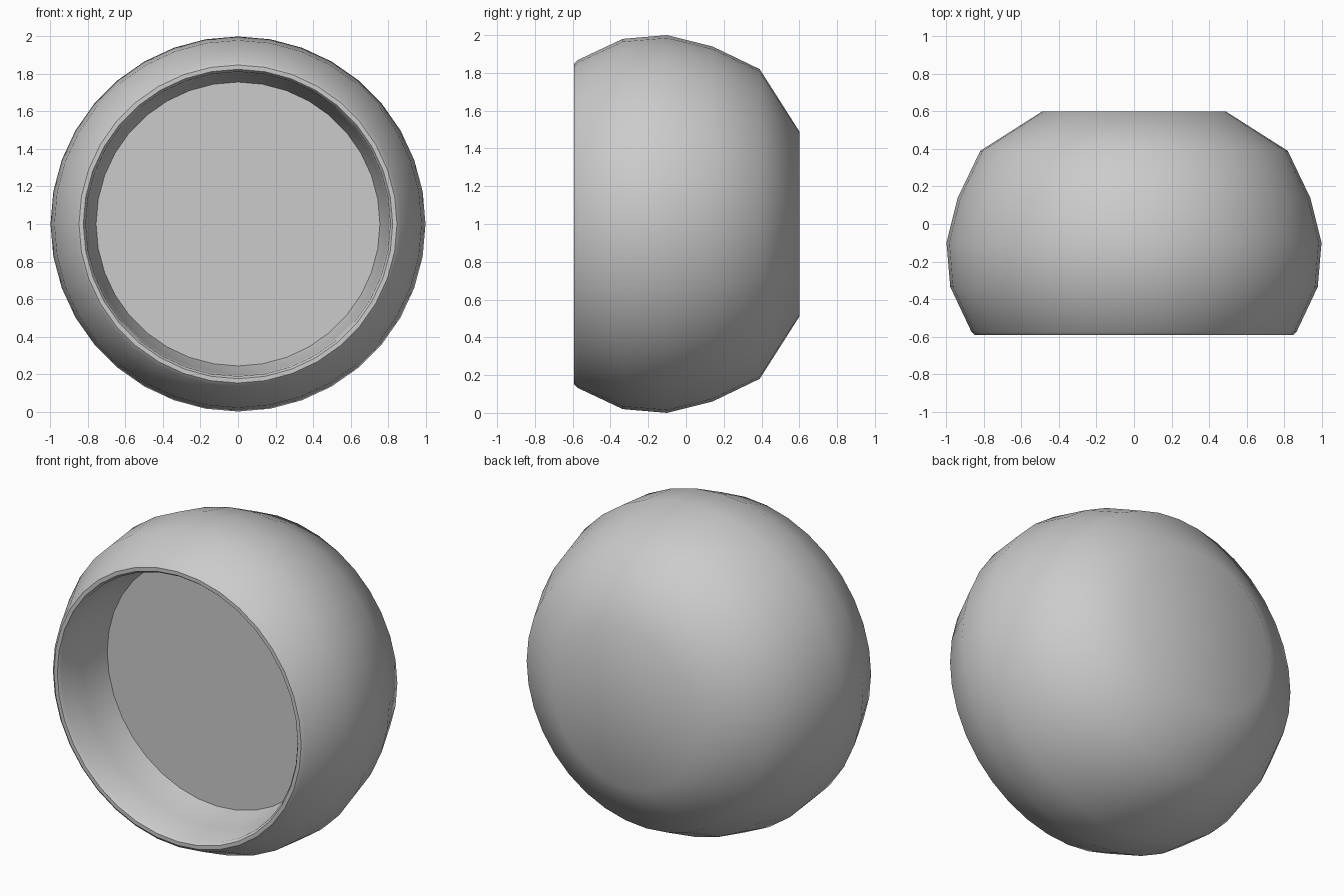
import bpy, bmesh, math
from math import sin, cos, pi

if "Cube" in bpy.data.objects:
    bpy.data.objects.remove(bpy.data.objects["Cube"])

SIDES = 36

def lathe(name, profile):
    """Revolve (y, radius) points about the y axis at z = 1; zero radius closes an end."""
    bm = bmesh.new()
    rings = []
    for y, r in profile:
        if r == 0:
            rings.append([bm.verts.new((0, y, 1))] * SIDES)
        else:
            rings.append([bm.verts.new((r * sin(2 * pi * i / SIDES), y,
                                        1 + r * cos(2 * pi * i / SIDES)))
                          for i in range(SIDES)])
    for a, b in zip(rings, rings[1:]):
        for i in range(SIDES):
            j = (i + 1) % SIDES
            bm.faces.new(list(dict.fromkeys((a[i], a[j], b[j], b[i]))))
    bmesh.ops.recalc_face_normals(bm, faces=bm.faces)
    mesh = bpy.data.meshes.new(name)
    bm.to_mesh(mesh)
    bm.free()
    obj = bpy.data.objects.new(name, mesh)
    bpy.context.collection.objects.link(obj)
    bpy.context.view_layer.objects.active = obj
    obj.select_set(True)
    bpy.ops.object.shade_smooth_by_angle(angle=math.radians(40))
    obj.select_set(False)
    return obj

# Rounded shell: flat back, bulging side, bevelled rim, curved recess and flat floor
lathe("round_housing", [
    (0.60, 0), (0.60, 0.49), (0.39, 0.82), (0.14, 0.94), (-0.10, 1.0),
    (-0.335, 0.98), (-0.575, 0.867), (-0.592, 0.848), (-0.592, 0.825),
    (-0.575, 0.812), (-0.38, 0.802), (-0.20, 0.757), (-0.20, 0)])
